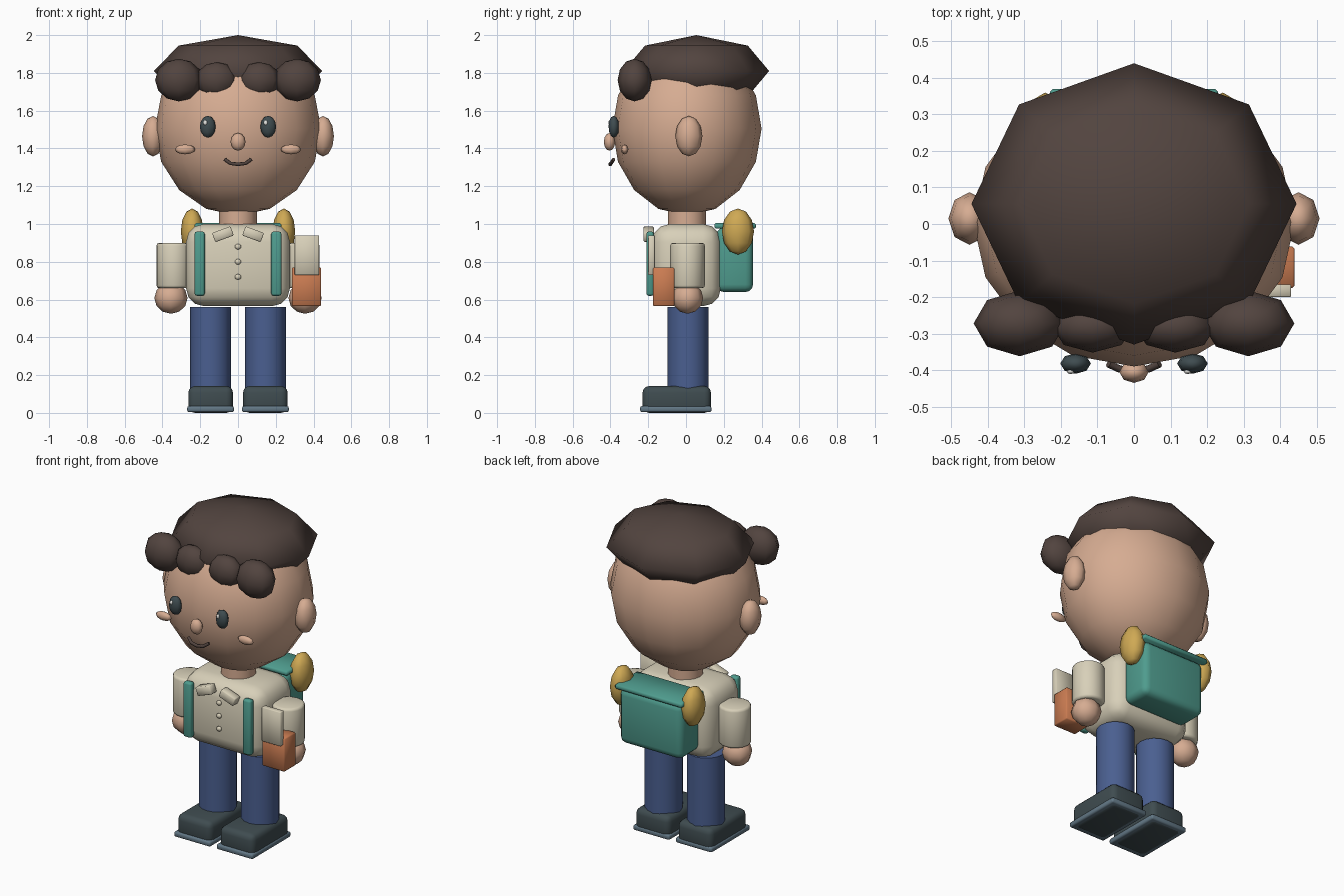
import bpy, bmesh, math
from mathutils import Matrix

if "Cube" in bpy.data.objects:
    bpy.data.objects.remove(bpy.data.objects["Cube"])


def colour(name, hex_code):
    m = bpy.data.materials.new(name)
    c = [int(hex_code[i:i + 2], 16) / 255 for i in (0, 2, 4)]
    m.diffuse_color = [((v + 0.055) / 1.055) ** 2.4 if v > 0.04 else v / 12.92 for v in c] + [1]
    m.use_nodes = True
    m.node_tree.nodes["Principled BSDF"].inputs["Base Color"].default_value = m.diffuse_color
    return m


skin = colour("skin", "D6AC92")
hair = colour("dark_brown", "52443F")
cream = colour("cream", "D8D0B9")
teal = colour("teal", "4F9C8E")
gold = colour("gold", "CFA954")
orange = colour("orange", "CB7C52")
denim = colour("denim", "4A5F90")
dark = colour("charcoal", "3F4C50")
grey = colour("slate", "627785")
white = colour("white", "F0F0EC")


def finish(name, bm, mat, angle):
    me = bpy.data.meshes.new(name)
    bm.to_mesh(me)
    bm.free()
    me.materials.append(mat)
    ob = bpy.data.objects.new(name, me)
    bpy.context.collection.objects.link(ob)
    bpy.context.view_layer.objects.active = ob
    ob.select_set(True)
    bpy.ops.object.shade_smooth_by_angle(angle=math.radians(angle))
    ob.select_set(False)
    return ob


def ball(name, mat, pos, radii, seg=8, rings=6):
    bm = bmesh.new()
    bmesh.ops.create_uvsphere(bm, u_segments=seg, v_segments=rings, radius=1)
    bmesh.ops.transform(bm, matrix=Matrix.Translation(pos) @ Matrix.Diagonal((*radii, 1)), verts=bm.verts)
    return finish(name, bm, mat, 180)


def box(name, mat, lo, hi, bevel=0.0, seg=2, tilt=0.0):
    """Box between two corners, rounded, then tilted about its own y axis."""
    bm = bmesh.new()
    bmesh.ops.create_cube(bm, size=1)
    size = [b - a for a, b in zip(lo, hi)]
    mid = [(a + b) / 2 for a, b in zip(lo, hi)]
    bmesh.ops.scale(bm, vec=size, verts=bm.verts)
    if bevel:
        bmesh.ops.bevel(bm, geom=bm.edges[:], offset=bevel, segments=seg, profile=0.5, affect='EDGES')
    bmesh.ops.transform(bm, matrix=Matrix.Translation(mid) @ Matrix.Rotation(tilt, 4, 'Y'), verts=bm.verts)
    return finish(name, bm, mat, 50)


def tube(name, mat, pos, radius, z0, z1, bevel=0.0, seg=16):
    bm = bmesh.new()
    bmesh.ops.create_cone(bm, cap_ends=True, segments=seg, radius1=radius, radius2=radius, depth=z1 - z0)
    if bevel:
        rims = [e for e in bm.edges if abs(e.verts[0].co.z - e.verts[1].co.z) < 1e-5]
        bmesh.ops.bevel(bm, geom=rims, offset=bevel, segments=2, profile=0.5, affect='EDGES')
    bmesh.ops.translate(bm, vec=(pos[0], pos[1], (z0 + z1) / 2), verts=bm.verts)
    return finish(name, bm, mat, 50)


# Head, hair cap and nose
ball("head", skin, (0, 0.005, 1.505), (0.44, 0.395, 0.46), 16, 8)
ball("hair_cap", hair, (0, 0.055, 1.81), (0.445, 0.385, 0.19), 8, 4)
ball("nose", skin, (0, -0.405, 1.435), (0.04, 0.03, 0.047))

# Mouth: a short bent tube
curve = bpy.data.curves.new("mouth", 'CURVE')
curve.dimensions = '3D'
curve.bevel_depth = 0.01
curve.bevel_resolution = 1
curve.use_fill_caps = True
path = [(-0.07, -0.383, 1.342), (-0.04, -0.397, 1.321), (0, -0.402, 1.316),
        (0.04, -0.397, 1.321), (0.07, -0.383, 1.342)]
spline = curve.splines.new('POLY')
spline.points.add(len(path) - 1)
for p, co in zip(spline.points, path):
    p.co = (*co, 1)
curve.materials.append(hair)
bpy.context.collection.objects.link(bpy.data.objects.new("mouth", curve))

# Neck, shirt and buttons
tube("neck", skin, (0, 0.005), 0.10, 0.95, 1.09)
box("shirt", cream, (-0.275, -0.18, 0.565), (0.275, 0.185, 1.0), 0.095, 3)
for i, z in enumerate((0.88, 0.80, 0.72)):
    ball(f"button_{i + 1}", cream, (0, -0.185, z), (0.017, 0.012, 0.015))

# Backpack with a lid
box("backpack", teal, (-0.215, 0.16, 0.64), (0.215, 0.355, 0.98), 0.04, 3)
box("backpack_lid", teal, (-0.23, 0.15, 0.975), (0.23, 0.37, 1.005), 0.008, 1)

# Mirrored parts
for s, side in ((-1, "right"), (1, "left")):
    def span(cx, half):
        return s * cx - half, s * cx + half

    # Face
    ball(f"ear_{side}", skin, (s * 0.45, 0.015, 1.465), (0.058, 0.072, 0.107))
    ball(f"eye_{side}", dark, (s * 0.16, -0.382, 1.515), (0.042, 0.028, 0.058))
    ball(f"eye_glint_{side}", white, (s * 0.16 - 0.013, -0.403, 1.536), (0.011, 0.008, 0.014))
    ball(f"cheek_{side}", skin, (s * 0.28, -0.325, 1.395), (0.054, 0.02, 0.026))

    # Curls along the forehead
    ball(f"outer_curl_{side}", hair, (s * 0.313, -0.272, 1.762), (0.126, 0.09, 0.113))
    ball(f"inner_curl_{side}", hair, (s * 0.113, -0.28, 1.762), (0.112, 0.072, 0.095))

    # Arms
    tube(f"sleeve_{side}", cream, (s * 0.34, 0.008), 0.092, 0.66, 0.90, 0.015)
    ball(f"hand_{side}", skin, (s * 0.355, 0.008, 0.608), (0.088, 0.083, 0.083))

    # Collar flaps and pack straps
    x0, x1 = span(0.08, 0.052)
    box(f"collar_{side}", cream, (x0, -0.225, 0.92), (x1, -0.17, 0.972), 0.005, 1, s * math.radians(20))
    x0, x1 = span(0.203, 0.027)
    box(f"strap_{side}", teal, (x0, -0.21, 0.62), (x1, -0.17, 0.96), 0.012, 2)

    # Bedroll ends
    ball(f"bedroll_end_{side}", gold, (s * 0.243, 0.275, 0.96), (0.06, 0.085, 0.122))

    # Legs, shoes and soles
    tube(f"trouser_leg_{side}", denim, (s * 0.145, 0.01), 0.108, 0.12, 0.56)
    x0, x1 = span(0.145, 0.118)
    box(f"shoe_{side}", dark, (x0, -0.23, 0.0), (x1, 0.132, 0.142), 0.035, 3)
    x0, x1 = span(0.145, 0.124)
    box(f"sole_{side}", grey, (x0, -0.243, 0.004), (x1, 0.135, 0.036), 0.01, 2)

# Pouch held in the hand, with a folded map in front
box("pouch", orange, (0.285, -0.175, 0.565), (0.44, -0.062, 0.77), 0.006, 1)
box("map", cream, (0.30, -0.20, 0.73), (0.43, -0.165, 0.94), 0.003, 1)
